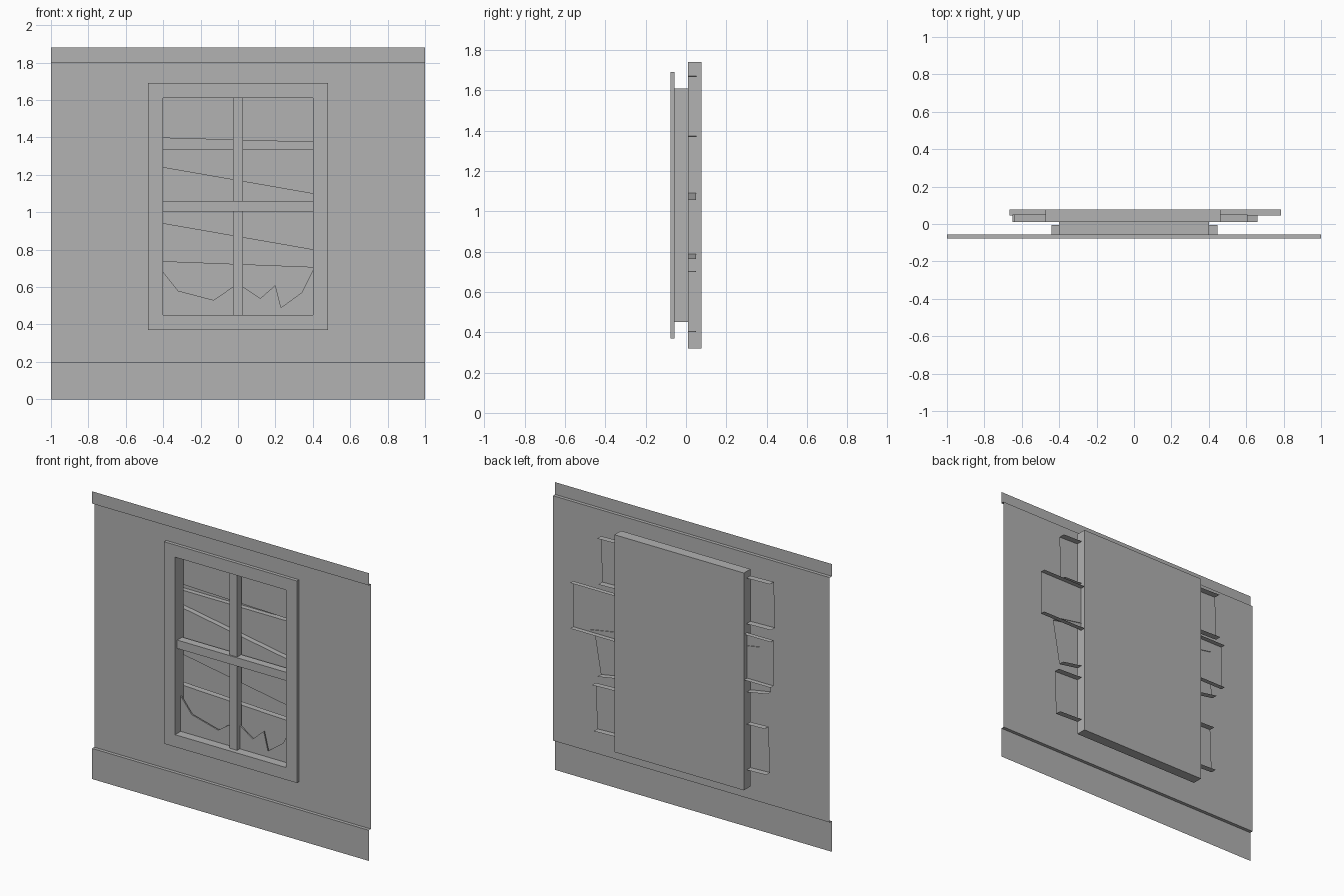
import bpy, bmesh, math
from mathutils import Matrix, Vector

cube = bpy.data.objects.get("Cube")
if cube:
    bpy.data.objects.remove(cube, do_unlink=True)

grey = bpy.data.materials.new("plain_grey")
grey.use_nodes = True
colour = (0.445, 0.445, 0.445, 1)
grey.diffuse_color = colour
grey.node_tree.nodes["Principled BSDF"].inputs["Base Color"].default_value = colour

FRONT, TRIM, BACK = -0.056, -0.078, 0.01   # wall plane, trim face, rear of the recess
AXES = {"left": (1, 0, 0), "right": (-1, 0, 0), "back": (0, 1, 0),
        "front": (0, -1, 0), "top": (0, 0, 1), "bottom": (0, 0, -1)}


def finish(name, bm):
    mesh = bpy.data.meshes.new(name)
    bm.to_mesh(mesh)
    bm.free()
    mesh.materials.append(grey)
    obj = bpy.data.objects.new(name, mesh)
    bpy.context.collection.objects.link(obj)
    return obj


def shell(name, x, y, z, keep, tilt=0):
    """Box spanning x, y, z with only the kept sides, tilted in the wall plane."""
    bm = bmesh.new()
    bmesh.ops.create_cube(bm, size=1)
    bm.normal_update()
    kept = [Vector(AXES[k]) for k in keep.split()]
    gone = [f for f in bm.faces if not any(f.normal.dot(k) > 0.9 for k in kept)]
    bmesh.ops.delete(bm, geom=gone, context="FACES")
    spans = (x, y, z)
    centre = Matrix.Translation([(a + b) / 2 for a, b in spans])
    size = Matrix.Diagonal([b - a for a, b in spans] + [1])
    bm.transform(centre @ Matrix.Rotation(math.radians(tilt), 4, "Y") @ size)
    return finish(name, bm)


def ring(name, outer, inner, y):
    """Flat front-facing rectangle with a rectangular hole."""
    bm = bmesh.new()
    loops = []
    for w, low, high in (outer, inner):
        loops.append([bm.verts.new((px, y, pz)) for px, pz in
                      ((-w, low), (w, low), (w, high), (-w, high))])
    a, b = loops
    for i in range(4):
        j = (i + 1) % 4
        bm.faces.new((a[i], a[j], b[j], b[i]))
    return finish(name, bm)


# Wall with window opening, skirting and cornice
opening = (0.40, 0.45, 1.61)
casing = (0.48, 0.37, 1.69)
ring("wall", (1, 0.2, 1.8), opening, FRONT)
shell("skirting", (-1, 1), (TRIM, FRONT), (0, 0.2), "front top")
shell("cornice", (-1, 1), (TRIM, FRONT), (1.8, 1.88), "front bottom")

# Window casing and recess
ring("casing_face", casing, opening, TRIM)
sides = "left right top bottom"
shell("casing_edge", (-0.48, 0.48), (TRIM, FRONT), casing[1:], sides)
shell("window_recess", (-0.4, 0.4), (TRIM, BACK), opening[1:], sides)

# Glazing bars, open at the rear
shell("horizontal_bar", (-0.44, 0.447), (FRONT, -0.005), (1.005, 1.06), "front top bottom")
shell("vertical_bar", (-0.027, 0.027), (-0.047, 0.0), opening[1:], "front left right")

# Jagged broken glass along the sill
jagged = [(-0.4, 0.68), (-0.32, 0.58), (-0.13, 0.53), (0, 0.62), (0.12, 0.54),
          (0.2, 0.61), (0.23, 0.49), (0.34, 0.57), (0.4, 0.69)]
bm = bmesh.new()
outline = [(-0.4, 0.45), (0.4, 0.45)] + jagged[::-1]
face = bm.faces.new([bm.verts.new((px, -0.02, pz)) for px, pz in outline])
rear = bmesh.ops.extrude_face_region(bm, geom=[face], use_keep_orig=True)
bmesh.ops.translate(bm, vec=(0, 0.009, 0),
                    verts=[v for v in rear["geom"] if isinstance(v, bmesh.types.BMVert)])
bmesh.ops.recalc_face_normals(bm, faces=bm.faces)
bmesh.ops.triangulate(bm, faces=[f for f in bm.faces if len(f.verts) > 4])
finish("broken_glass", bm)

# Backing box, open toward the window
shell("backing_box", (-0.473, 0.463), (BACK, 0.078), (0.32, 1.74),
      "back left right top bottom")

# Boards nailed across: centre x, centre z, length, front, rear, tilt
boards = {"upper_board": (-0.022, 1.535, 1.25, BACK, 0.052, 1.6),
          "rear_board": (0.06, 1.19, 1.45, 0.045, 0.077, 0),
          "slanted_board": (0.018, 1.017, 1.25, BACK, 0.05, 9.9),
          "lower_board": (0.015, 0.573, 1.25, BACK, 0.05, 2.2)}
for name, (cx, cz, length, y0, y1, tilt) in boards.items():
    shell(name, (cx - length / 2, cx + length / 2), (y0, y1),
          (cz - 0.149, cz + 0.149), "front top bottom", tilt)
